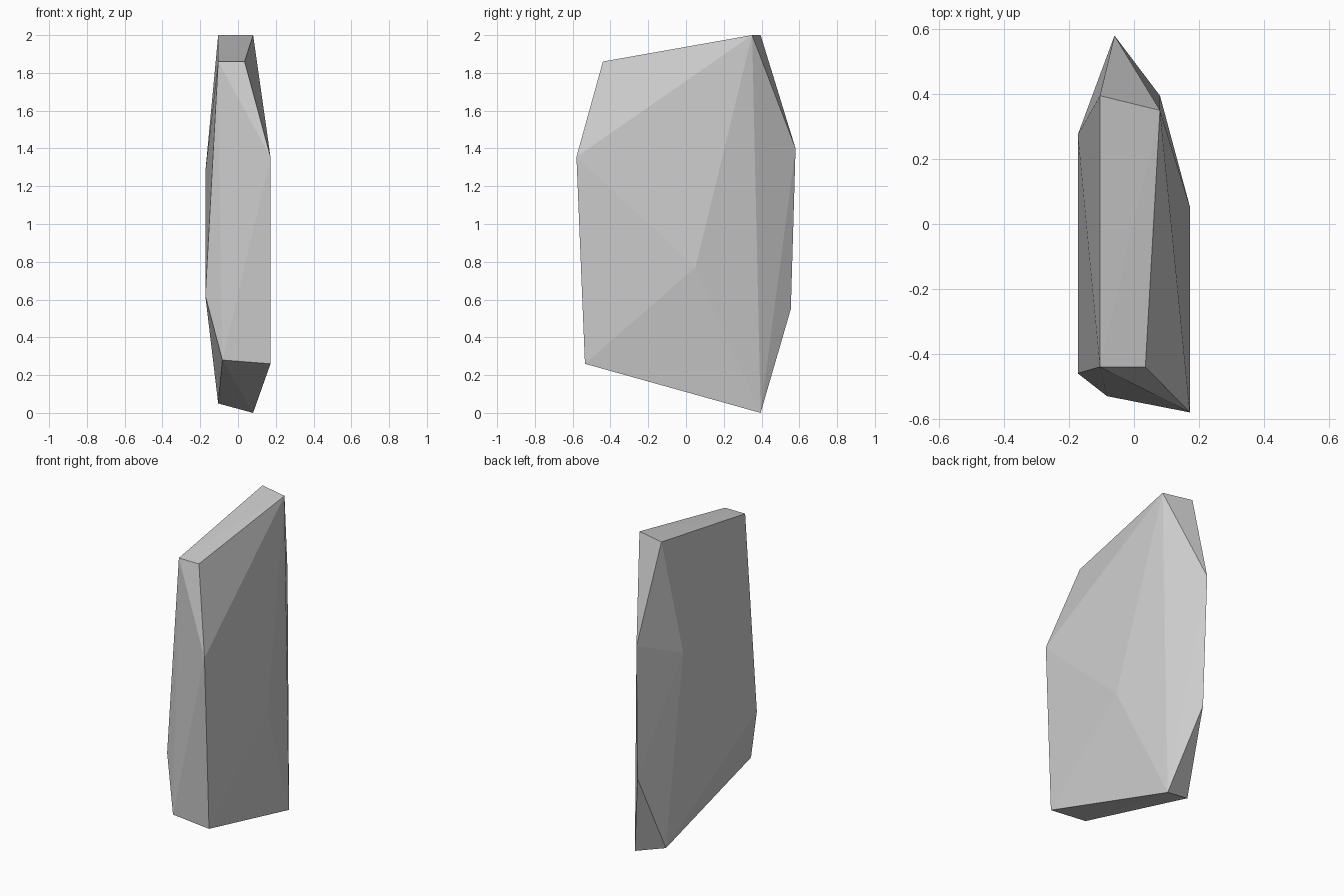
import bpy, bmesh

# Faceted stone slab: corner points wrapped in a convex hull
top = [(-0.105, 0.395, 2.0), (0.08, 0.35, 2.0),
       (-0.105, -0.44, 1.86), (0.035, -0.44, 1.86)]
sides = [(0.172, -0.58, 1.355), (0.173, 0.05, 0.77),
         (-0.06, 0.58, 1.40), (-0.05, 0.555, 0.55),
         (-0.173, 0.275, 1.275), (-0.173, -0.46, 0.62)]
base = [(0.172, -0.535, 0.26), (-0.083, -0.53, 0.28),
        (0.08, 0.395, 0.0), (-0.105, 0.35, 0.05)]

bm = bmesh.new()
for p in top + sides + base:
    bm.verts.new(p)
bmesh.ops.convex_hull(bm, input=bm.verts)
bmesh.ops.recalc_face_normals(bm, faces=bm.faces)

mesh = bpy.data.meshes.new("stone_slab")
bm.to_mesh(mesh)
bm.free()
bpy.context.collection.objects.link(bpy.data.objects.new("stone_slab", mesh))
